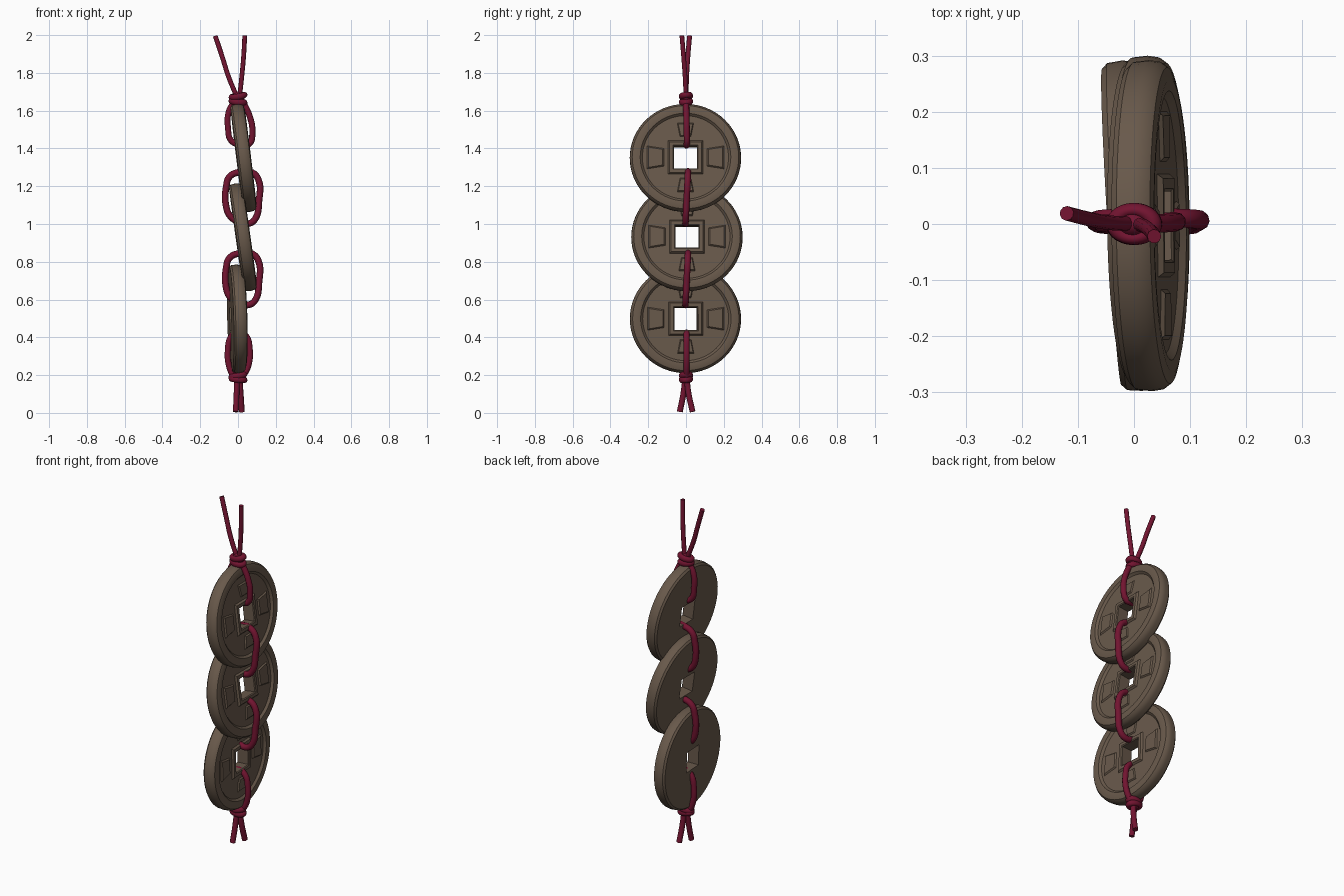
import bpy, bmesh, math
from mathutils import Matrix, Vector

if "Cube" in bpy.data.objects:
    bpy.data.objects.remove(bpy.data.objects["Cube"])

def material(name, col):
    m = bpy.data.materials.new(name)
    m.diffuse_color = (*col, 1)
    m.use_nodes = True
    m.node_tree.nodes["Principled BSDF"].inputs["Base Color"].default_value = m.diffuse_color
    return m

BRONZE = material("aged bronze", (0.14, 0.10, 0.07))
RED = material("dark red cord", (0.17, 0.007, 0.03))

N = 64      # segments around a coin
T = 0.037   # half thickness
# coin cross-section: (square or circle, half size, x)
PROFILE = [("s", 0.061, -T), ("s", 0.061, T - 0.008), ("s", 0.066, T - 0.004),
           ("s", 0.084, T - 0.004), ("s", 0.092, T - 0.014),
           ("c", 0.228, T - 0.014), ("c", 0.240, T - 0.002), ("c", 0.262, T),
           ("c", 0.282, T - 0.005), ("c", 0.292, T - 0.018),
           ("c", 0.295, 0), ("c", 0.292, -T + 0.010), ("c", 0.282, -T)]

def ring_point(kind, size, x, i):
    a = 2 * math.pi * i / N
    c, s = math.cos(a), math.sin(a)
    r = size / max(abs(c), abs(s)) if kind == "s" else size
    return Vector((x, r * c, r * s))

def add_pad(bm, r0, r1, w0, w1, turn):
    """Low plain wedge on the recessed field, between radii r0 and r1."""
    rot = Matrix.Rotation(turn, 3, 'X')
    base, top = T - 0.016, T - 0.007
    quad = [(r0, -w0), (r1, -w1), (r1, w1), (r0, w0)]
    mid = (r0 + r1) / 2
    lo = [bm.verts.new(rot @ Vector((base, y, z))) for y, z in quad]
    hi = [bm.verts.new(rot @ Vector((top, mid + (y - mid) * 0.8, z * 0.85))) for y, z in quad]
    bm.faces.new(hi)
    for i in range(4):
        j = (i + 1) % 4
        bm.faces.new((lo[i], lo[j], hi[j], hi[i]))

def coin(name, loc, tilt, yaw):
    bm = bmesh.new()
    rings = [[bm.verts.new(ring_point(*p, i)) for i in range(N)] for p in PROFILE]
    for k in range(len(rings)):
        a, b = rings[k], rings[(k + 1) % len(rings)]
        for i in range(N):
            j = (i + 1) % N
            bm.faces.new((a[i], a[j], b[j], b[i]))
    # plain raised wedges around the hole
    for q in range(4):
        side = q % 2 == 0
        add_pad(bm, 0.112, 0.205 if side else 0.19, 0.05 if side else 0.03,
                0.065 if side else 0.045, q * math.pi / 2)
    bmesh.ops.recalc_face_normals(bm, faces=bm.faces)
    me = bpy.data.meshes.new(name)
    bm.to_mesh(me)
    bm.free()
    me.materials.append(BRONZE)
    ob = bpy.data.objects.new(name, me)
    bpy.context.collection.objects.link(ob)
    ob.location = loc
    ob.rotation_euler = (0, math.radians(tilt), math.radians(yaw))
    ob.scale = (1, 1, 0.975)
    smooth(ob, 30)

def smooth(ob, angle):
    bpy.ops.object.select_all(action='DESELECT')
    ob.select_set(True)
    bpy.context.view_layer.objects.active = ob
    bpy.ops.object.shade_smooth_by_angle(angle=math.radians(angle))

def cord(name, pts, r, closed=False):
    cu = bpy.data.curves.new(name, 'CURVE')
    cu.dimensions = '3D'
    cu.bevel_depth = r
    cu.bevel_resolution = 3
    cu.resolution_u = 6
    cu.use_fill_caps = True
    sp = cu.splines.new('BEZIER')
    sp.bezier_points.add(len(pts) - 1)
    for bp, p in zip(sp.bezier_points, pts):
        bp.co = p
        bp.handle_left_type = bp.handle_right_type = 'AUTO'
    sp.use_cyclic_u = closed
    cu.materials.append(RED)
    ob = bpy.data.objects.new(name, cu)
    bpy.context.collection.objects.link(ob)
    bpy.ops.object.select_all(action='DESELECT')
    ob.select_set(True)
    bpy.context.view_layer.objects.active = ob
    bpy.ops.object.convert(target='MESH')
    smooth(bpy.context.object, 50)

def knot(name, z, h):
    """Cord wound twice round a small core."""
    for k, (dz, tilt) in enumerate([(-h, 0.12), (h, -0.18)]):
        bpy.ops.mesh.primitive_torus_add(major_radius=0.034, minor_radius=0.0165, major_segments=28,
                                         minor_segments=10, location=(0, 0, z + dz),
                                         rotation=(0.1, tilt, 0))
        ob = bpy.context.object
        ob.name = f"{name}_wrap_{k + 1}"
        ob.scale = (1, 0.75, 1)
        ob.data.materials.append(RED)
        smooth(ob, 60)
    bpy.ops.mesh.primitive_uv_sphere_add(segments=20, ring_count=12, radius=1, location=(0, 0, z))
    ob = bpy.context.object
    ob.name = f"{name}_core"
    ob.scale = (0.034, 0.026, h + 0.024)
    ob.data.materials.append(RED)
    smooth(ob, 60)

# three overlapping coins
coin("top_coin", (0.030, -0.003, 1.350), -7, 0.5)
coin("middle_coin", (0.027, 0.005, 0.930), -8, 0.5)
coin("bottom_coin", (-0.003, -0.003, 0.498), -1.5, 3.5)

# link loops joining neighbouring coins through their holes
def link_loop(name, z):
    path = [(-0.062, 1.20), (-0.045, 1.25), (0.01, 1.275), (0.075, 1.272), (0.108, 1.235),
            (0.111, 1.12), (0.093, 1.03), (0.06, 1.003), (0.01, 1.01), (-0.04, 1.04), (-0.064, 1.10)]
    cord(name, [(x, 0.004 + (zz - 1.14) * 0.05, zz + z) for x, zz in path], 0.0175, True)

link_loop("upper_link_loop", 0)
link_loop("lower_link_loop", -0.43)

# end loops, from each knot through the nearest hole
cord("top_loop", [(x, y, z) for x, y, z in [
    (-0.02, 0, 1.65), (-0.05, 0, 1.59), (-0.053, 0, 1.51), (-0.035, 0, 1.44), (0.015, 0, 1.42),
    (0.058, 0.004, 1.422), (0.076, 0.004, 1.49), (0.062, 0.002, 1.57), (0.025, 0, 1.65)]], 0.0165)
cord("bottom_loop", [(x, 0.003, z) for x, z in [
    (-0.025, 0.19), (-0.048, 0.25), (-0.054, 0.33), (-0.035, 0.405), (0, 0.425),
    (0.04, 0.41), (0.062, 0.34), (0.055, 0.25), (0.025, 0.19)]], 0.0165)

# knots and loose cord ends
knot("top_knot", 1.662, 0.015)
knot("bottom_knot", 0.188, 0.010)
cord("top_end_left", [(-0.005, 0, 1.67), (-0.05, 0.003, 1.78), (-0.085, 0.01, 1.89), (-0.12, 0.019, 1.995)], 0.013)
cord("top_end_right", [(0.008, 0, 1.67), (0.02, -0.005, 1.78), (0.03, -0.013, 1.89), (0.036, -0.022, 1.998)], 0.0125)
cord("bottom_end_front", [(-0.005, -0.004, 0.18), (-0.008, -0.014, 0.10), (-0.012, -0.033, 0.006)], 0.0155)
cord("bottom_end_back", [(0.008, 0.004, 0.18), (0.014, 0.014, 0.10), (0.02, 0.035, 0.006)], 0.0155)
